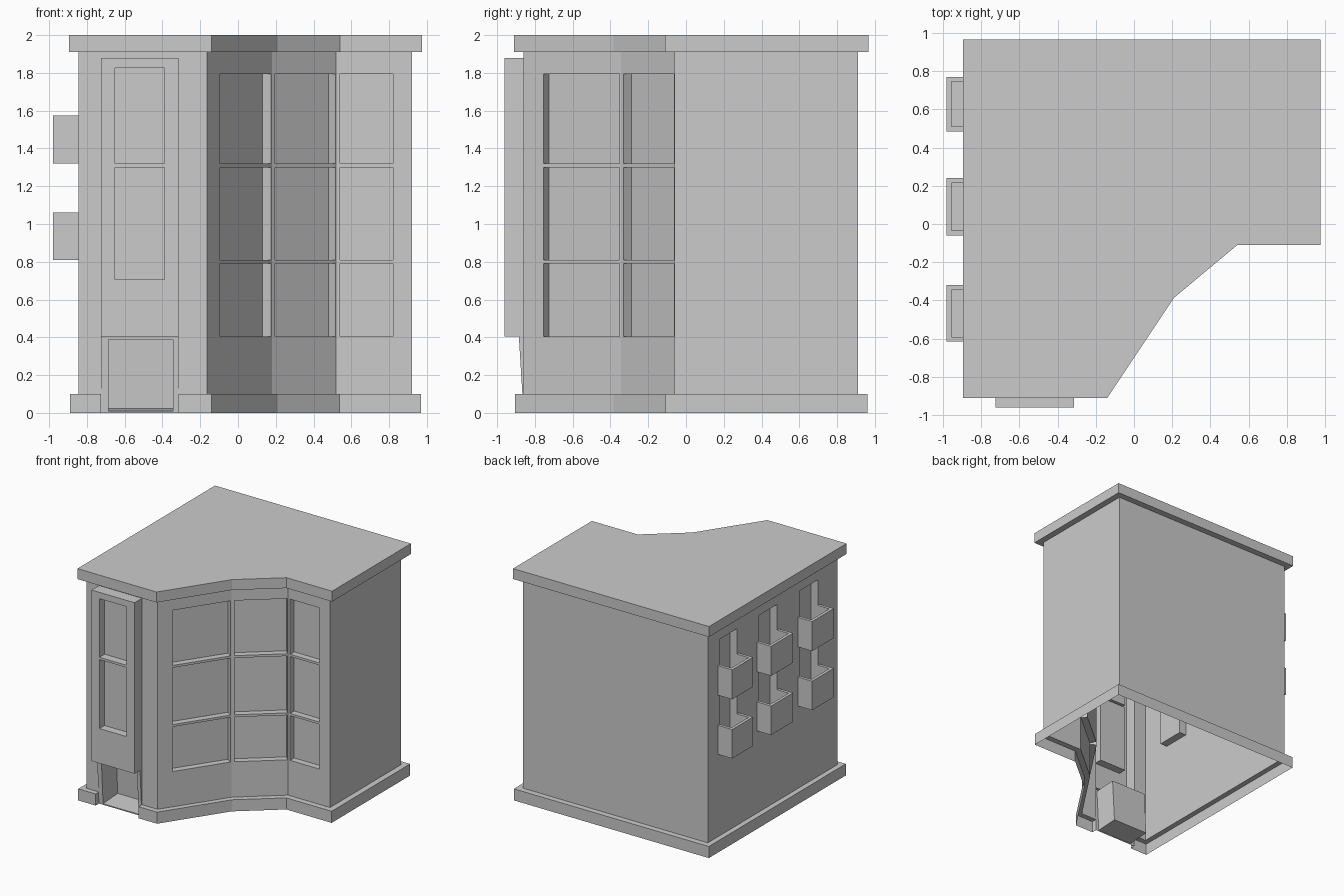
import bpy, bmesh
from mathutils import Vector

old = bpy.data.objects.get("Cube")
if old:
    bpy.data.objects.remove(old, do_unlink=True)

GREY = 0.6
mat = bpy.data.materials.new("plain grey")
mat.use_nodes = True
mat.diffuse_color = (GREY, GREY, GREY, 1)
mat.node_tree.nodes["Principled BSDF"].inputs["Base Color"].default_value = (GREY, GREY, GREY, 1)


def face(bm, *pts):
    return bm.faces.new([bm.verts.new(p) for p in pts])


def panel(bm, origin, u, v, holes=()):
    """Flat panel spanned by u and v; holes are (u0, u1, v0, v1, depth), depth 0 stays open."""
    o, u, v = Vector(origin), Vector(u), Vector(v)
    w, h = u.length, v.length
    u, v = u.normalized(), v.normalized()
    n = u.cross(v)

    def at(a, b, d=0):
        return o + u * a + v * b - n * d

    us = sorted({0, w, *[k for q in holes for k in q[:2]]})
    vs = sorted({0, h, *[k for q in holes for k in q[2:4]]})
    for a, b in zip(us, us[1:]):
        for c, d in zip(vs, vs[1:]):
            mu, mv = (a + b) / 2, (c + d) / 2
            if not any(q[0] < mu < q[1] and q[2] < mv < q[3] for q in holes):
                face(bm, at(a, c), at(b, c), at(b, d), at(a, d))
    for a, b, c, d, t in holes:
        if t:
            ring = [(a, c), (b, c), (b, d), (a, d)]
            face(bm, *[at(*p, t) for p in ring])
            for p, q in zip(ring, ring[1:] + ring[:1]):
                face(bm, at(*p), at(*q), at(*q, t), at(*p, t))


def box(bm, x0, x1, y0, y1, z0, z1):
    ret = bmesh.ops.create_cube(bm, size=1)
    for vert in ret["verts"]:
        c = vert.co
        vert.co = (x0 + (c.x + .5) * (x1 - x0), y0 + (c.y + .5) * (y1 - y0), z0 + (c.z + .5) * (z1 - z0))


def finish(bm, name):
    bmesh.ops.remove_doubles(bm, verts=bm.verts, dist=0.0005)
    me = bpy.data.meshes.new(name)
    bm.to_mesh(me)
    bm.free()
    me.materials.append(mat)
    ob = bpy.data.objects.new(name, me)
    bpy.context.collection.objects.link(ob)


def edges(loop):
    return zip(loop, loop[1:] + loop[:1])


def up(p, z):
    return Vector((p[0], p[1], z))


# Footprints, counterclockwise from the front corner
WALL = [(-.845, -.86), (-.165, -.86), (.18, -.345), (.52, -.06), (.92, -.06), (.92, .91), (-.845, .91)]
EAVES = [(-.895, -.91), (-.14, -.91), (.21, -.385), (.54, -.11), (.975, -.11), (.975, .965), (-.895, .965)]
BASE = [(x * .995, y * .995) for x, y in EAVES]
Z0, Z1, TOP = .1, 1.91, 2.0
BAY_L, BAY_R, BAY_Z, BAY_TOP, BAY_Y = -.725, -.315, .405, 1.88, -.96

# Walls with recessed windows and balcony niches
storeys = [(.405, .79), (.81, 1.30), (1.32, 1.795)]
balcony_y = [(.485, .77), (-.06, .24), (-.615, -.32)]
balcony_z = [(.81, 1.06, 1.30), (1.32, 1.575, 1.795)]
RIM, FLOOR = .025, .06


def windows(a, b):
    return [(a, b, lo - Z0, hi - Z0, .055) for lo, hi in storeys]


holes = {
    0: [(BAY_L + .845, BAY_R + .845, 0, BAY_TOP - Z0, 0)],
    1: windows(.126, .61),
    2: windows(.022, .437),
    3: windows(.02, .30),
    6: [(.91 - y1 + RIM, .91 - y0 - RIM, lo + FLOOR - Z0, hi - Z0, .066)
        for y0, y1 in balcony_y for lo, _, hi in balcony_z],
}
bm = bmesh.new()
for i, (p, q) in enumerate(edges(WALL)):
    panel(bm, up(p, Z0), up(q, 0) - up(p, 0), (0, 0, Z1 - Z0), holes.get(i, ()))
finish(bm, "walls")

# Cornice and flat roof
bm = bmesh.new()
for (p, q), (a, b) in zip(edges(EAVES), edges(WALL)):
    face(bm, up(p, Z1), up(q, Z1), up(q, TOP), up(p, TOP))
    face(bm, up(a, Z1), up(b, Z1), up(q, Z1), up(p, Z1))
face(bm, *[up(p, TOP) for p in EAVES])
finish(bm, "cornice_roof")

# Plinth, left open at the doorway
fy, wy = BASE[0][1], WALL[0][1]
outer = [(BAY_R, fy)] + BASE[1:] + [BASE[0], (BAY_L, fy)]
inner = [(BAY_R, wy)] + WALL[1:] + [WALL[0], (BAY_L, wy)]
bm = bmesh.new()
for p, q, a, b in zip(outer, outer[1:], inner, inner[1:]):
    face(bm, up(p, 0), up(q, 0), up(q, Z0), up(p, Z0))
    face(bm, up(p, Z0), up(q, Z0), up(b, Z0), up(a, Z0))
face(bm, up(inner[0], 0), up(outer[0], 0), up(outer[0], Z0), up(inner[0], Z0))
face(bm, up(outer[-1], 0), up(inner[-1], 0), up(inner[-1], Z0), up(outer[-1], Z0))
finish(bm, "plinth")

# Projecting bay with two recessed windows
W, H, D = BAY_R - BAY_L, BAY_TOP - BAY_Z, wy - BAY_Y
bm = bmesh.new()
panel(bm, (BAY_L, BAY_Y, BAY_Z), (W, 0, 0), (0, 0, H),
      [(.075, .335, lo - BAY_Z, hi - BAY_Z, .07) for lo, hi in [(.705, 1.30), (1.32, 1.825)]])
panel(bm, (BAY_R, BAY_Y, BAY_Z), (0, D, 0), (0, 0, H))
panel(bm, (BAY_L, wy, BAY_Z), (0, -D, 0), (0, 0, H))
panel(bm, (BAY_L, BAY_Y, BAY_TOP), (W, 0, 0), (0, D, 0))
panel(bm, (BAY_L, wy, BAY_Z), (W, 0, 0), (0, -D, 0))
finish(bm, "bay")

# Slightly tilted door surround with a deep doorway
bm = bmesh.new()
panel(bm, (BAY_L, wy, 0), (W, 0, 0), (0, -.025, BAY_Z), [(.04, .38, .01, .39, .2)])
for x, s in ((BAY_L, -1), (BAY_R, 1)):
    tri = [(x, wy, 0), (x, wy - .025, BAY_Z), (x, wy, BAY_Z)]
    face(bm, *(tri if s < 0 else tri[::-1]))
bmesh.ops.recalc_face_normals(bm, faces=[f for f in bm.faces if len(f.verts) == 3])
finish(bm, "doorway")

# Balconies: floor, front and two sides
X0, X1 = -.98, WALL[0][0]
bm = bmesh.new()
for y0, y1 in balcony_y:
    for lo, hi, _ in balcony_z:
        box(bm, X0, X1, y0, y1, lo, lo + FLOOR)
        box(bm, X0, X0 + RIM, y0, y1, lo + FLOOR, hi)
        box(bm, X0 + RIM, X1, y0, y0 + RIM, lo + FLOOR, hi)
        box(bm, X0 + RIM, X1, y1 - RIM, y1, lo + FLOOR, hi)
finish(bm, "balconies")
